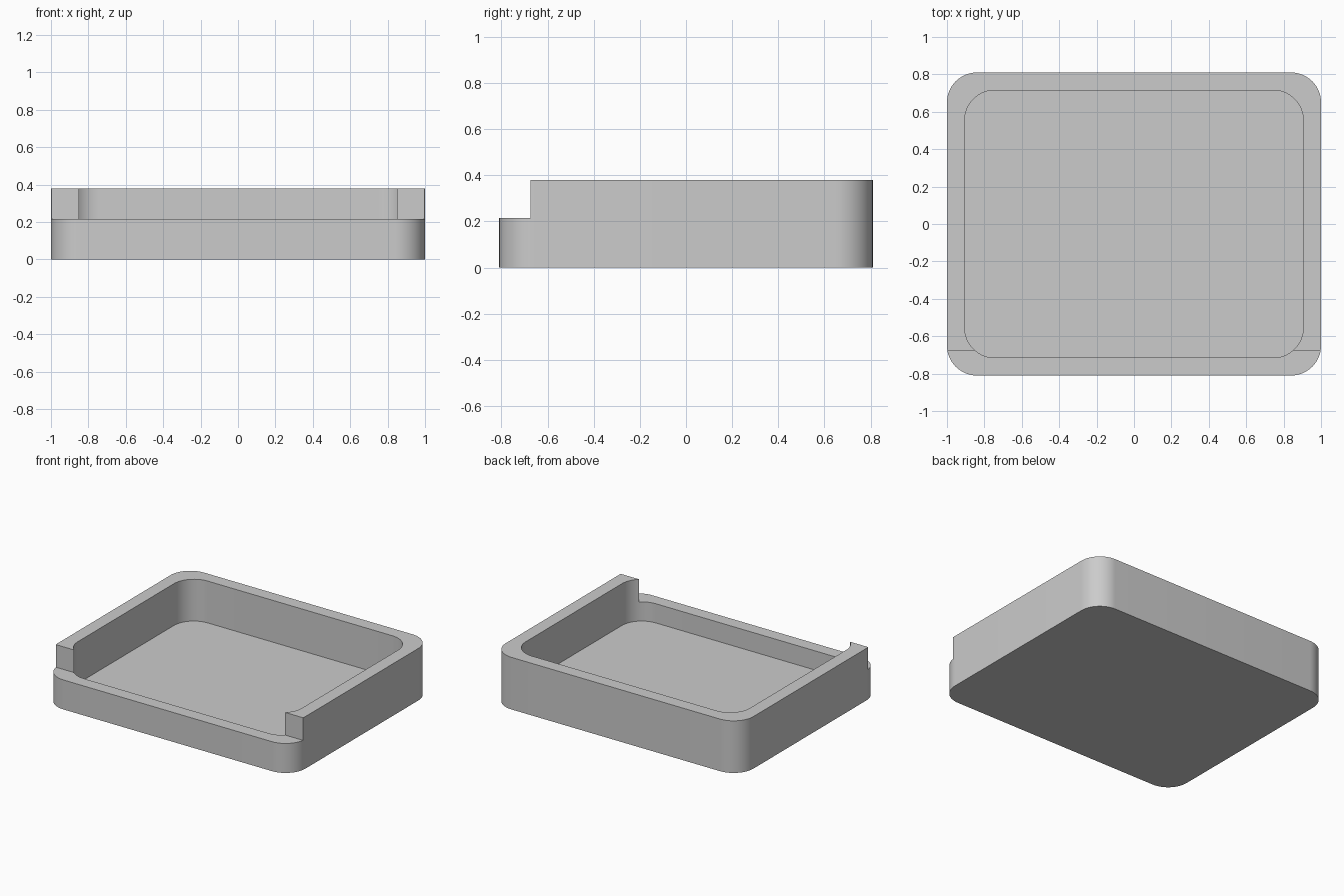
import bpy
import bmesh
from math import sin, cos, pi, radians

cube = bpy.data.objects.get("Cube")
if cube:
    bpy.data.objects.remove(cube, do_unlink=True)

# Main sizes
HALF_X, HALF_Y, HEIGHT = 1.0, 0.81, 0.38
WALL, RADIUS, FLOOR = 0.095, 0.16, 0.075
NOTCH_Y, NOTCH_Z = -0.675, 0.215
STEPS = 16

grey = bpy.data.materials.new("plain grey")
grey.use_nodes = True
COLOUR = (0.6, 0.6, 0.6, 1)
grey.diffuse_color = COLOUR
grey.node_tree.nodes["Principled BSDF"].inputs["Base Color"].default_value = COLOUR


def rounded_outline(hx, hy, r):
    """Counter-clockwise outline of a rounded rectangle."""
    points = []
    for corner, (sx, sy) in enumerate([(1, 1), (-1, 1), (-1, -1), (1, -1)]):
        for i in range(STEPS + 1):
            a = (corner + i / STEPS) * pi / 2
            points.append((sx * (hx - r) + r * cos(a), sy * (hy - r) + r * sin(a)))
    return points


def prism(name, outline, z0, z1):
    """Extrude an outline between two heights."""
    bm = bmesh.new()
    base = bm.faces.new([bm.verts.new((x, y, z0)) for x, y in outline])
    top = bmesh.ops.extrude_face_region(bm, geom=[base], use_keep_orig=True)["geom"]
    for v in top:
        if isinstance(v, bmesh.types.BMVert):
            v.co.z = z1
    bmesh.ops.recalc_face_normals(bm, faces=bm.faces)
    mesh = bpy.data.meshes.new(name)
    bm.to_mesh(mesh)
    bm.free()
    obj = bpy.data.objects.new(name, mesh)
    bpy.context.collection.objects.link(obj)
    mesh.materials.append(grey)
    return obj


def cut(target, cutter):
    """Subtract the cutter, then discard it."""
    cutter.hide_render = True
    bpy.ops.object.select_all(action="DESELECT")
    bpy.context.view_layer.objects.active = target
    target.select_set(True)
    mod = target.modifiers.new("cut", "BOOLEAN")
    mod.operation = "DIFFERENCE"
    mod.solver = "EXACT"
    mod.object = cutter
    bpy.ops.object.modifier_apply(modifier=mod.name)
    bpy.data.objects.remove(cutter, do_unlink=True)


# Rounded tray body
tray = prism("tray", rounded_outline(HALF_X, HALF_Y, RADIUS), 0, HEIGHT)

# Rounded pocket, open at the top
cut(tray, prism("pocket_cutter",
                rounded_outline(HALF_X - WALL, HALF_Y - WALL, RADIUS), FLOOR, HEIGHT + 0.2))

# Lowered front wall
notch = [(-1.2, -1), (1.2, -1), (1.2, NOTCH_Y), (-1.2, NOTCH_Y)]
cut(tray, prism("notch_cutter", notch, NOTCH_Z, HEIGHT + 0.2))

# Smooth corners with sharp rims
bpy.ops.object.shade_smooth_by_angle(angle=radians(30))
